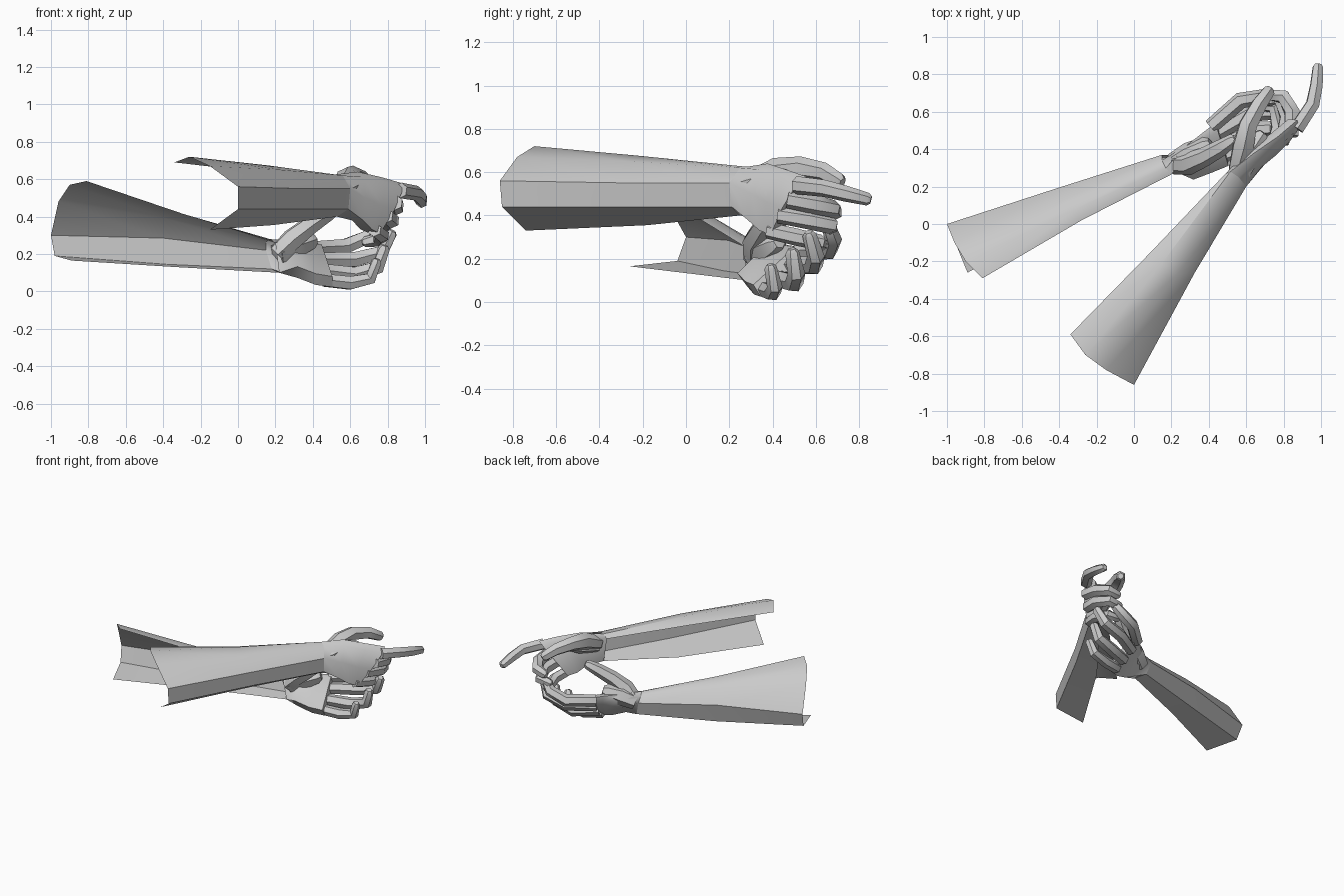
import bpy, bmesh, math
from mathutils import Vector as V

if "Cube" in bpy.data.objects:
    bpy.data.objects.remove(bpy.data.objects["Cube"])

grey = bpy.data.materials.new("pale_grey")
grey.use_nodes = True
grey.diffuse_color = (0.6, 0.6, 0.6, 1)
grey.node_tree.nodes["Principled BSDF"].inputs["Base Color"].default_value = (0.6, 0.6, 0.6, 1)


def loft(name, rings, closed=True, cap_start=False, cap_end=False, angle=45):
    """Skin a list of equal-length point rings into one smooth-shaded object."""
    bm = bmesh.new()
    rows = [[bm.verts.new(p) for p in r] for r in rings]
    n = len(rows[0])
    for a, b in zip(rows, rows[1:]):
        for i in range(n if closed else n - 1):
            j = (i + 1) % n
            bm.faces.new((a[i], a[j], b[j], b[i]))
    if cap_start:
        bm.faces.new(rows[0][::-1])
    if cap_end:
        bm.faces.new(rows[-1])
    bmesh.ops.recalc_face_normals(bm, faces=bm.faces)
    me = bpy.data.meshes.new(name)
    bm.to_mesh(me)
    bm.free()
    me.materials.append(grey)
    ob = bpy.data.objects.new(name, me)
    bpy.context.collection.objects.link(ob)
    bpy.ops.object.select_all(action='DESELECT')
    ob.select_set(True)
    bpy.context.view_layer.objects.active = ob
    bpy.ops.object.shade_smooth_by_angle(angle=math.radians(angle))


def finger(name, path, radii, up, sides=6):
    """Tapered faceted tube along a bent path, with a blunt tip."""
    pts = [V(p) for p in path]
    tip = pts[-1] + (pts[-1] - pts[-2]).normalized() * radii[-1] * 0.5
    pts.append(tip)
    radii = list(radii) + [radii[-1] * 0.6]
    rings = []
    for i, p in enumerate(pts):
        d = (pts[min(i + 1, len(pts) - 1)] - pts[max(i - 1, 0)]).normalized()
        s = d.cross(V(up)).normalized()
        u = s.cross(d)
        rings.append([p + radii[i] * (s * math.cos(t) + u * math.sin(t))
                      for t in (2 * math.pi * (k + 0.5) / sides for k in range(sides))])
    loft(name, rings, True, True, True, 40)


def palm_ring(top, bot, inward):
    """Six-point hand section from the index side to the little-finger side."""
    t, b, w = V(top), V(bot), V(inward)
    return [t.lerp(b, .12) + w, t + w * .5, t.lerp(b, .1), t.lerp(b, .5) - w * .2,
            t.lerp(b, .93), t.lerp(b, .93) + w]


def arm(side, sleeve, palms, fingers, up):
    """Open forearm shell, closed palm, then the digits."""
    loft(side + "_forearm", sleeve, closed=False, angle=40)
    loft(side + "_palm", [sleeve[-1]] + [palm_ring(*p) for p in palms], True, False, True, 55)
    for part, (path, radii) in fingers.items():
        finger(f"{side}_{part}", path, radii, up)


R = (.042, .045, .041, .033)
SMALL = (.038, .040, .036, .029)

# upper arm and pointing hand
arm("upper",
    [[(-.34, -.59, .69), (-.26, -.70, .72), (-.15, -.78, .67), (0, -.86, .56), (0, -.85, .44), (-.15, -.74, .33)],
     [(.09, -.15, .64), (.15, -.21, .675), (.23, -.27, .65), (.325, -.26, .55), (.32, -.25, .44), (.19, -.18, .355)],
     [(.49, .27, .59), (.515, .28, .625), (.56, .25, .62), (.60, .20, .55), (.59, .21, .44), (.53, .25, .40)]],
    [((.67, .35, .64), (.67, .28, .36), (-.06, .055, 0)),
     ((.80, .44, .61), (.71, .33, .31), (-.06, .055, 0)),
     ((.90, .53, .58), (.75, .38, .29), (-.055, .05, 0))],
    {"index_finger": ([(.87, .51, .54), (.955, .64, .525), (.975, .74, .50), (.983, .84, .475)],
                      (.042, .04, .037, .03)),
     "middle_finger": ([(.84, .47, .475), (.845, .60, .45), (.80, .68, .43), (.73, .69, .41)], R),
     "ring_finger": ([(.79, .43, .405), (.82, .57, .38), (.78, .67, .355), (.70, .67, .34)], R),
     "little_finger": ([(.73, .38, .33), (.77, .51, .30), (.75, .62, .275), (.68, .63, .265)], SMALL),
     "thumb_base": ([(.57, .28, .53), (.63, .40, .56), (.68, .47, .57)], (.06, .068, .045)),
     "thumb": ([(.55, .29, .55), (.585, .42, .605), (.61, .53, .62), (.67, .64, .60), (.72, .71, .56)],
               (.05, .063, .053, .045, .036))},
    (0.1, 0, 1))

# lower arm and cupped hand
arm("lower",
    [[(-.81, -.29, .59), (-.90, -.20, .57), (-.96, -.10, .48), (-1, 0, .30), (-.98, -.04, .19), (-.89, -.26, .165)],
     [(-.28, .02, .41), (-.33, .07, .425), (-.37, .13, .385), (-.40, .195, .285), (-.38, .17, .145), (-.33, .03, .13)],
     [(.20, .265, .26), (.17, .30, .28), (.15, .34, .265), (.15, .37, .22), (.18, .35, .12), (.22, .28, .10)]],
    [((.29, .45, .24), (.32, .27, .06), (0, -.045, .06)),
     ((.37, .51, .23), (.42, .30, .02), (0, -.04, .06)),
     ((.44, .56, .22), (.51, .33, .01), (0, -.035, .055))],
    {"index_finger": ([(.41, .52, .23), (.57, .66, .24), (.69, .68, .29), (.74, .66, .35)], R),
     "middle_finger": ([(.43, .48, .17), (.62, .59, .17), (.77, .60, .21), (.82, .57, .31)], R),
     "ring_finger": ([(.45, .42, .11), (.62, .50, .09), (.75, .51, .13), (.78, .49, .23)], R),
     "little_finger": ([(.46, .36, .06), (.60, .40, .045), (.71, .41, .07), (.74, .39, .16)], SMALL),
     "thumb_base": ([(.21, .32, .20), (.30, .37, .24), (.39, .42, .27)], (.06, .07, .05)),
     "thumb": ([(.21, .32, .20), (.29, .32, .28), (.38, .36, .35), (.47, .41, .41), (.53, .45, .45)],
               (.055, .06, .052, .045, .034))},
    (0, -.5, 1))
